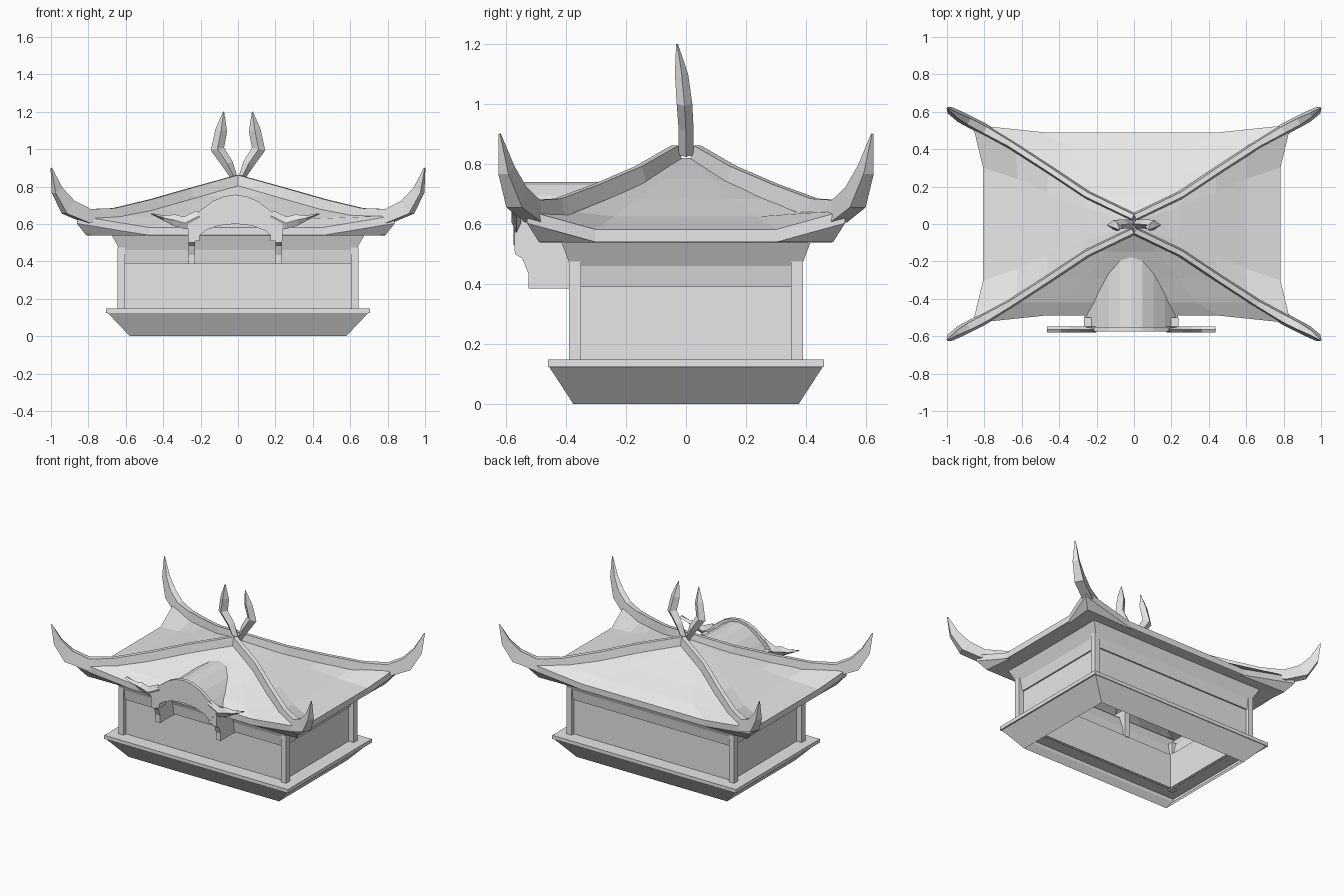
import bpy
import bmesh
from mathutils import Vector

if "Cube" in bpy.data.objects:
    bpy.data.objects.remove(bpy.data.objects["Cube"], do_unlink=True)

GREY = (0.8, 0.8, 0.8, 1.0)
mat = bpy.data.materials.new("plain_grey")
mat.use_nodes = True
mat.diffuse_color = GREY
mat.node_tree.nodes["Principled BSDF"].inputs["Base Color"].default_value = GREY


def loft(name, rings, cap_start=False, cap_end=False, close=True):
    """Skin a list of equally long point rings."""
    bm = bmesh.new()
    rows = [[bm.verts.new(p) for p in ring] for ring in rings]
    n = len(rows[0])
    for a, b in zip(rows, rows[1:]):
        for i in range(n if close else n - 1):
            j = (i + 1) % n
            bm.faces.new((a[i], a[j], b[j], b[i]))
    if cap_start:
        bm.faces.new(rows[0])
    if cap_end:
        bm.faces.new(rows[-1])
    bmesh.ops.recalc_face_normals(bm, faces=bm.faces)
    mesh = bpy.data.meshes.new(name)
    bm.to_mesh(mesh)
    bm.free()
    mesh.materials.append(mat)
    ob = bpy.data.objects.new(name, mesh)
    bpy.context.collection.objects.link(ob)
    return ob


def rect(hx, hy, z, cx=0, cy=0):
    return [(cx + sx * hx, cy + sy * hy, z) for sx, sy in ((-1, -1), (1, -1), (1, 1), (-1, 1))]


def box(name, x0, x1, y0, y1, z0, z1):
    c = ((x1 - x0) / 2, (y1 - y0) / 2)
    m = ((x0 + x1) / 2, (y0 + y1) / 2)
    return loft(name, [rect(*c, z0, *m), rect(*c, z1, *m)], True, True)


def sweep(name, path, section, side=None):
    """Sweep a section along (point, half width, half height) stations."""
    rings = []
    for i, (p, w, h) in enumerate(path):
        t = Vector(path[min(i + 1, len(path) - 1)][0]) - Vector(path[max(i - 1, 0)][0])
        s = Vector(side) if side else t.cross((0, 0, 1)).normalized()
        up = s.cross(t).normalized()
        rings.append([Vector(p) + s * (a * w) + up * (b * h) for a, b in section])
    return loft(name, rings, True, True)


TRAPEZOID = ((-1, -1), (1, -1), (0.6, 1), (-0.6, 1))
DIAMOND = ((-1, 0), (0, -1), (1, 0), (0, 1))

# Flared base with a rim, open underneath
loft("base", [rect(0.578, 0.375, 0), rect(0.695, 0.455, 0.123), rect(0.705, 0.46, 0.123),
              rect(0.705, 0.46, 0.148), rect(0.6, 0.36, 0.148)])

# Walls: recessed panels, beam and flared collar under the eaves
loft("walls", [rect(0.605, 0.365, 0.14), rect(0.605, 0.365, 0.39), rect(0.615, 0.375, 0.39),
               rect(0.63, 0.385, 0.46), rect(0.675, 0.415, 0.54)])

# Corner posts
for sx, side in ((-1, "right"), (1, "left")):
    for sy, end in ((-1, "front"), (1, "back")):
        xs = sorted((sx * 0.605, sx * 0.643))
        ys = sorted((sy * 0.35, sy * 0.39))
        box(f"{end}_{side}_post", *xs, *ys, 0.14, 0.475)


# Hipped roof with raised corners, eave edge and soffit
def roof_ring(hx, hy, z, mx, my, zm):
    ex, ey, c = hx * 0.55, hy * 0.57, -0.012
    pts = [(-hx, -hy, z), (-ex, -my, zm), (ex, -my, zm),
           (hx, -hy, z), (mx, -ey, zm), (mx, ey, zm),
           (hx, hy, z), (ex, my, zm), (-ex, my, zm),
           (-hx, hy, z), (-mx, ey, zm), (-mx, -ey, zm)]
    return [(x + c, y, h) for x, y, h in pts]


loft("roof", [roof_ring(*r) for r in (
    (0.01, 0.03, 0.82, 0.01, 0.03, 0.82),
    (0.25, 0.15, 0.745, 0.25, 0.15, 0.75),
    (0.45, 0.29, 0.685, 0.45, 0.29, 0.683),
    (0.62, 0.42, 0.645, 0.61, 0.42, 0.625),
    (0.85, 0.53, 0.645, 0.795, 0.49, 0.582),
    (0.85, 0.53, 0.603, 0.795, 0.49, 0.54),
    (0.8, 0.49, 0.54, 0.78, 0.48, 0.538),
    (0.67, 0.41, 0.54, 0.67, 0.41, 0.538))], cap_start=True)

# Hip ridges that sweep up into horns at the corners
HIP = (((0, 0.035, 0.835), 0.022, 0.027), ((0.25, 0.155, 0.765), 0.022, 0.028),
       ((0.46, 0.295, 0.705), 0.022, 0.028), ((0.66, 0.425, 0.655), 0.024, 0.03),
       ((0.8, 0.505, 0.642), 0.032, 0.038), ((0.905, 0.56, 0.69), 0.03, 0.043),
       ((0.965, 0.595, 0.78), 0.02, 0.028), ((0.998, 0.62, 0.9), 0.003, 0.003))
for sx, side in ((-1, "right"), (1, "left")):
    for sy, end in ((-1, "front"), (1, "back")):
        path = [((sx * x, sy * y, z), w, h) for (x, y, z), w, h in HIP]
        sweep(f"{end}_{side}_ridge", path, TRAPEZOID)

# Pair of curled horns on the peak
PEAK = (((0.012, 0, 0.83), 0.025, 0.015), ((0.055, 0, 0.92), 0.025, 0.03),
        ((0.11, -0.005, 1.0), 0.026, 0.036), ((0.09, -0.015, 1.1), 0.022, 0.032),
        ((0.077, -0.03, 1.2), 0.003, 0.003))
for sx, side in ((-1, "right"), (1, "left")):
    path = [((sx * x, y, z), w, h) for (x, y, z), w, h in PEAK]
    sweep(f"{side}_peak_horn", path, DIAMOND, side=(0, 1, 0))

# Curved entrance canopy that runs back into the roof slope
CX = -0.015


def mirrored(half):
    return [(-a, b) for a, b in reversed(half[1:])] + list(half)


arch = mirrored([(0, 0.74), (0.06, 0.73), (0.12, 0.695), (0.18, 0.645), (0.245, 0.575)])
loft("canopy_roof", [[(CX + x, -0.555, z), (CX + x, -0.02 - (0.82 - z) / 0.51, z)]
                     for x, z in arch], close=False)

# Arched front board of the canopy
outer = mirrored([(0, 0.757), (0.06, 0.748), (0.12, 0.722), (0.19, 0.67), (0.26, 0.61)])
inner = mirrored([(0, 0.6), (0.05, 0.597), (0.1, 0.588), (0.16, 0.565), (0.2, 0.53)])
loft("canopy_front", [[(CX + a, -0.575, b), (CX + a, -0.55, b),
                       (CX + c, -0.55, d), (CX + c, -0.575, d)]
                      for (a, b), (c, d) in zip(outer, inner)], True, True)

# Scrolled wing tips, brackets and stepped side plates of the canopy
WING = (((0.19, 0.645), 0.03), ((0.27, 0.605), 0.034), ((0.33, 0.622), 0.03),
        ((0.38, 0.632), 0.014), ((0.45, 0.655), 0.003))
PLATE = ((-0.57, 0.58), (-0.57, 0.5), (-0.545, 0.485), (-0.525, 0.435),
         (-0.525, 0.385), (-0.36, 0.385), (-0.36, 0.58))
for sx, side in ((-1, "right"), (1, "left")):
    sweep(f"{side}_canopy_wing", [((CX + sx * x, -0.565, z), 0.016, h) for (x, z), h in WING],
          DIAMOND, side=(0, 1, 0))
    loft(f"{side}_canopy_plate", [[(CX + sx * x, y, z) for y, z in PLATE]
                                  for x in (0.215, 0.25)], True, True)
    xs = sorted((CX + sx * 0.19, CX + sx * 0.252))
    box(f"{side}_canopy_bracket", *xs, -0.572, -0.5, 0.51, 0.61)
